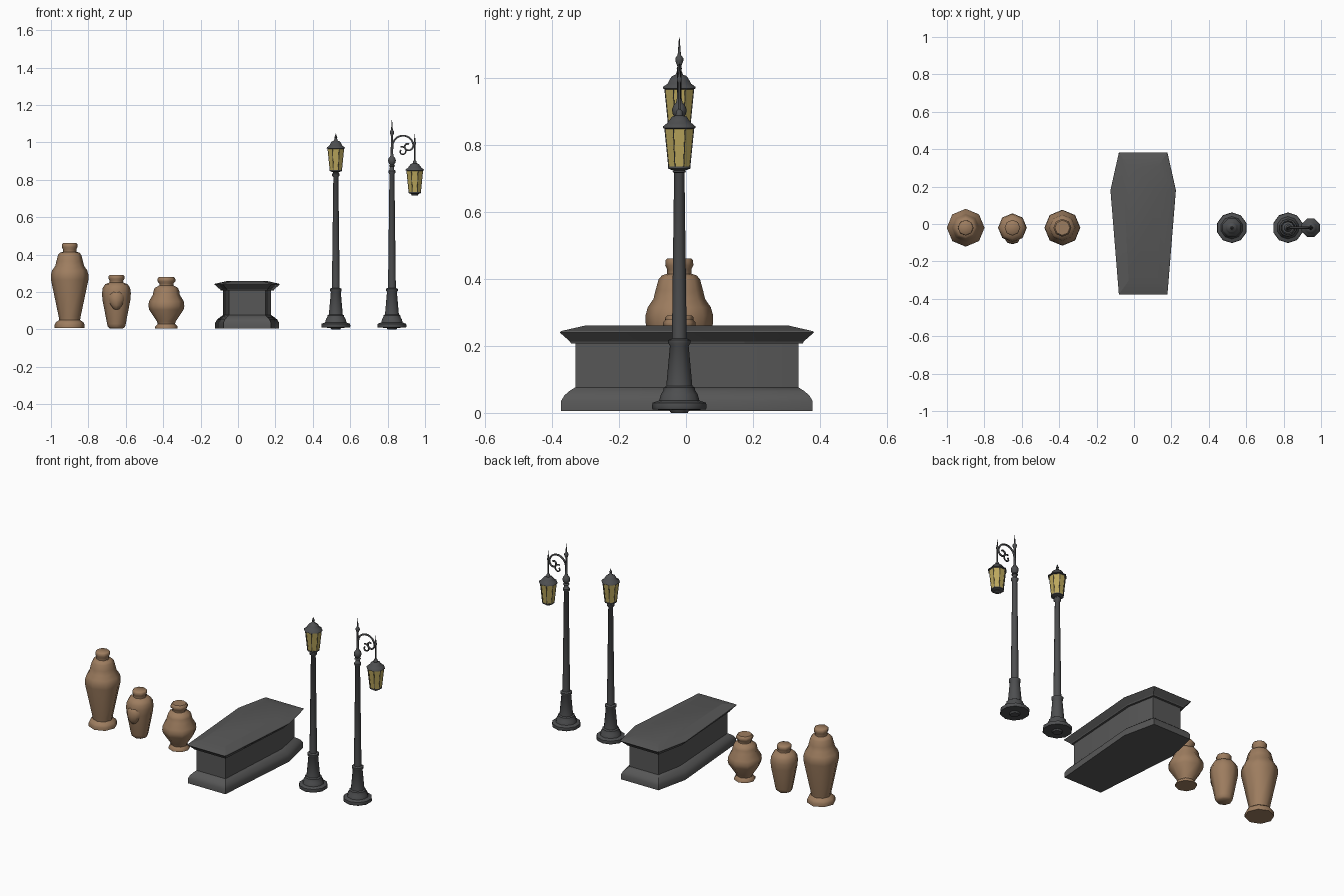
import bpy, bmesh, math
from mathutils import Vector


def material(name, rgb):
    m = bpy.data.materials.new(name)
    m.diffuse_color = (*rgb, 1)
    return m


CLAY = material("terracotta", (0.34, 0.205, 0.115))
STONE = material("grey stone", (0.095, 0.095, 0.095))
METAL = material("dark metal", (0.075, 0.077, 0.08))
GLASS = material("yellow glass", (0.5, 0.39, 0.11))
Y = -0.02  # shared centre line of vases and lamps


def finish(bm, name, mat, angle):
    bmesh.ops.recalc_face_normals(bm, faces=bm.faces)
    me = bpy.data.meshes.new(name)
    bm.to_mesh(me)
    bm.free()
    for p in me.polygons:
        p.use_smooth = True
    me.set_sharp_from_angle(angle=math.radians(angle))
    me.materials.append(mat)
    ob = bpy.data.objects.new(name, me)
    bpy.context.collection.objects.link(ob)
    return ob


def loft(name, rings, mat, angle=40):
    """Skin a stack of rings and close both ends."""
    bm = bmesh.new()
    vs = [[bm.verts.new(p) for p in ring] for ring in rings]
    n = len(vs[0])
    for a, b in zip(vs, vs[1:]):
        for i in range(n):
            bm.faces.new((a[i], a[(i + 1) % n], b[(i + 1) % n], b[i]))
    bm.faces.new(vs[0])
    bm.faces.new(vs[-1])
    return finish(bm, name, mat, angle)


def lathe(name, x, profile, mat, sides=8, phase=0.0, angle=50):
    """Turn a profile of (radius, height) about a vertical axis."""
    rings = [[(x + r * math.cos(phase + math.tau * i / sides),
               Y + r * math.sin(phase + math.tau * i / sides), z)
              for i in range(sides)] for r, z in profile]
    return loft(name, rings, mat, angle)


def rod(name, points, radius, mat):
    """Bent round bar through the points."""
    cu = bpy.data.curves.new(name, 'CURVE')
    cu.dimensions = '3D'
    cu.bevel_depth = radius
    cu.bevel_resolution = 1
    cu.use_fill_caps = True
    sp = cu.splines.new('POLY')
    sp.points.add(len(points) - 1)
    for p, co in zip(sp.points, points):
        p.co = (*co, 1)
    cu.materials.append(mat)
    ob = bpy.data.objects.new(name, cu)
    bpy.context.collection.objects.link(ob)


# Vases
lathe("tall_vase", -0.90, [
    (0.08, 0.007), (0.08, 0.025), (0.074, 0.038), (0.056, 0.05), (0.058, 0.065),
    (0.1, 0.265), (0.101, 0.29), (0.094, 0.315), (0.077, 0.34), (0.071, 0.365),
    (0.062, 0.398), (0.052, 0.41), (0.036, 0.415), (0.036, 0.428), (0.042, 0.44),
    (0.041, 0.455), (0.035, 0.461)], CLAY)
lathe("spouted_vase", -0.65, [
    (0.035, 0.005), (0.046, 0.014), (0.05, 0.03), (0.075, 0.16), (0.077, 0.195),
    (0.073, 0.222), (0.06, 0.242), (0.037, 0.25), (0.036, 0.26), (0.042, 0.27),
    (0.042, 0.285), (0.036, 0.291)], CLAY)
lathe("squat_vase", -0.383, [
    (0.06, 0.006), (0.06, 0.016), (0.046, 0.03), (0.05, 0.042), (0.092, 0.105),
    (0.096, 0.125), (0.093, 0.15), (0.072, 0.185), (0.069, 0.205), (0.062, 0.222),
    (0.038, 0.235), (0.038, 0.246), (0.048, 0.257), (0.048, 0.27), (0.04, 0.28)], CLAY)

# Rounded boss on the front of the middle vase
bm = bmesh.new()
bmesh.ops.create_uvsphere(bm, u_segments=8, v_segments=6, radius=1)
for v in bm.verts:
    taper = 1 + 0.25 * v.co.z
    v.co = Vector((-0.65 + 0.04 * v.co.x * taper, -0.08 + 0.028 * v.co.y,
                   0.155 + 0.052 * v.co.z))
finish(bm, "vase_boss", CLAY, 50)


# Coffin-shaped tomb: six-sided outline pulled in by d at each level
def coffin(d, z):
    e, w = 0.127 - 0.7 * d, 0.171 - d
    half = [(e, -0.373 + d), (w, 0.18 - 0.2 * d), (e, 0.378 - d)]
    pts = half + [(-x, y) for x, y in reversed(half)]
    return [(0.049 + x, y, z) for x, y in pts]


loft("tomb_base", [coffin(d, z) for d, z in [
    (0, 0.006), (0, 0.035), (0.01, 0.052), (0.025, 0.065), (0.042, 0.076)]], STONE, 35)
loft("tomb_walls", [coffin(0.043, 0.07), coffin(0.043, 0.215)], STONE, 30)
loft("tomb_lid", [coffin(d, z) for d, z in [
    (0.03, 0.207), (0.027, 0.213), (-0.004, 0.24), (0.0, 0.244), (0.07, 0.26)]], STONE, 14)


# Street lamps
def post(name, x, top):
    lathe(name, x, [
        (0.025, 0.0), (0.03, 0.008), (0.079, 0.01), (0.082, 0.016), (0.08, 0.03),
        (0.06, 0.037), (0.055, 0.055), (0.047, 0.068), (0.047, 0.075), (0.039, 0.08),
        (0.028, 0.2), (0.033, 0.207), (0.033, 0.217), (0.022, 0.222)] + top,
        METAL, 10, math.pi / 10)


def lantern(name, x, z, roof):
    """Glass cage whose eave is at height z, with a lathed roof above."""
    ph = math.pi / 8
    lo, hi = (0.034, z - 0.117), (0.047, z + 0.002)
    lathe(name + "_glass", x, [lo, hi], GLASS, 8, ph, 30)
    for i in range(8):
        c, s = math.cos(ph + math.tau * i / 8), math.sin(ph + math.tau * i / 8)
        rod(name + "_bar", [(x + r * c, Y + r * s, h) for r, h in (lo, hi)], 0.0015, METAL)
    lathe(name + "_tray", x, [(0.02, z - 0.127), (0.036, z - 0.121), (0.036, z - 0.115)],
          METAL, 8, ph)
    lathe(name + "_roof", x, [(0.046, z - 0.003), (0.053, z), (0.052, z + 0.005)]
          + [(r, z + h) for r, h in roof], METAL, 8, ph)


# Upright lamp
X1 = 0.523
post("upright_post", X1, [(0.014, 0.815), (0.021, 0.822), (0.021, 0.832),
                          (0.015, 0.836), (0.02, 0.85)])
lantern("upright_lantern", X1, 0.968, [
    (0.038, 0.014), (0.029, 0.03), (0.023, 0.037), (0.012, 0.041), (0.006, 0.055),
    (0.009, 0.06), (0.005, 0.066), (0.001, 0.08)])

# Hanging lamp with a finial on its mast
X2, XL = 0.823, 0.945
post("hanging_post", X2, [
    (0.014, 0.83), (0.02, 0.838), (0.02, 0.848), (0.013, 0.853), (0.012, 0.87),
    (0.019, 0.873), (0.012, 0.88), (0.02, 0.892), (0.022, 0.905), (0.017, 0.918),
    (0.01, 0.925), (0.007, 0.94), (0.006, 1.035), (0.012, 1.05), (0.012, 1.058),
    (0.005, 1.068), (0.004, 1.08), (0.001, 1.12)])
lantern("hanging_lantern", XL, 0.85, [
    (0.04, 0.014), (0.03, 0.025), (0.024, 0.034), (0.012, 0.037),
    (0.01, 0.05), (0.004, 0.056)])
lathe("hanging_lantern_foot", XL, [(0.014, 0.715), (0.02, 0.719), (0.016, 0.725),
                                   (0.022, 0.732)], METAL)
lathe("hanger_rod", XL, [(0.004, 0.9), (0.004, 0.985), (0.007, 0.99), (0.007, 0.998),
                         (0.004, 1.004), (0.001, 1.045)], METAL)


# Scroll bracket: an arch that winds inward, and a small curl below it
def spiral(cx, cz, r0, r1, a0, a1, n):
    out = []
    for i in range(n + 1):
        t = i / n
        a, r = math.radians(a0 + (a1 - a0) * t), r0 + (r1 - r0) * t
        out.append((cx + r * math.cos(a), Y, cz + r * math.sin(a)))
    return out


rod("bracket_arch", [(X2, Y, 0.945)] + spiral(0.885, 0.98, 0.06, 0.052, 190, 0, 16)
    + spiral(0.909, 0.98, 0.028, 0.01, 0, -300, 14)[1:], 0.0055, METAL)
rod("bracket_curl", spiral(0.878, 0.952, 0.026, 0.008, 110, -230, 14), 0.0045, METAL)
rod("bracket_tie", [(0.936, Y, 0.994), (XL, Y, 0.994)], 0.005, METAL)
